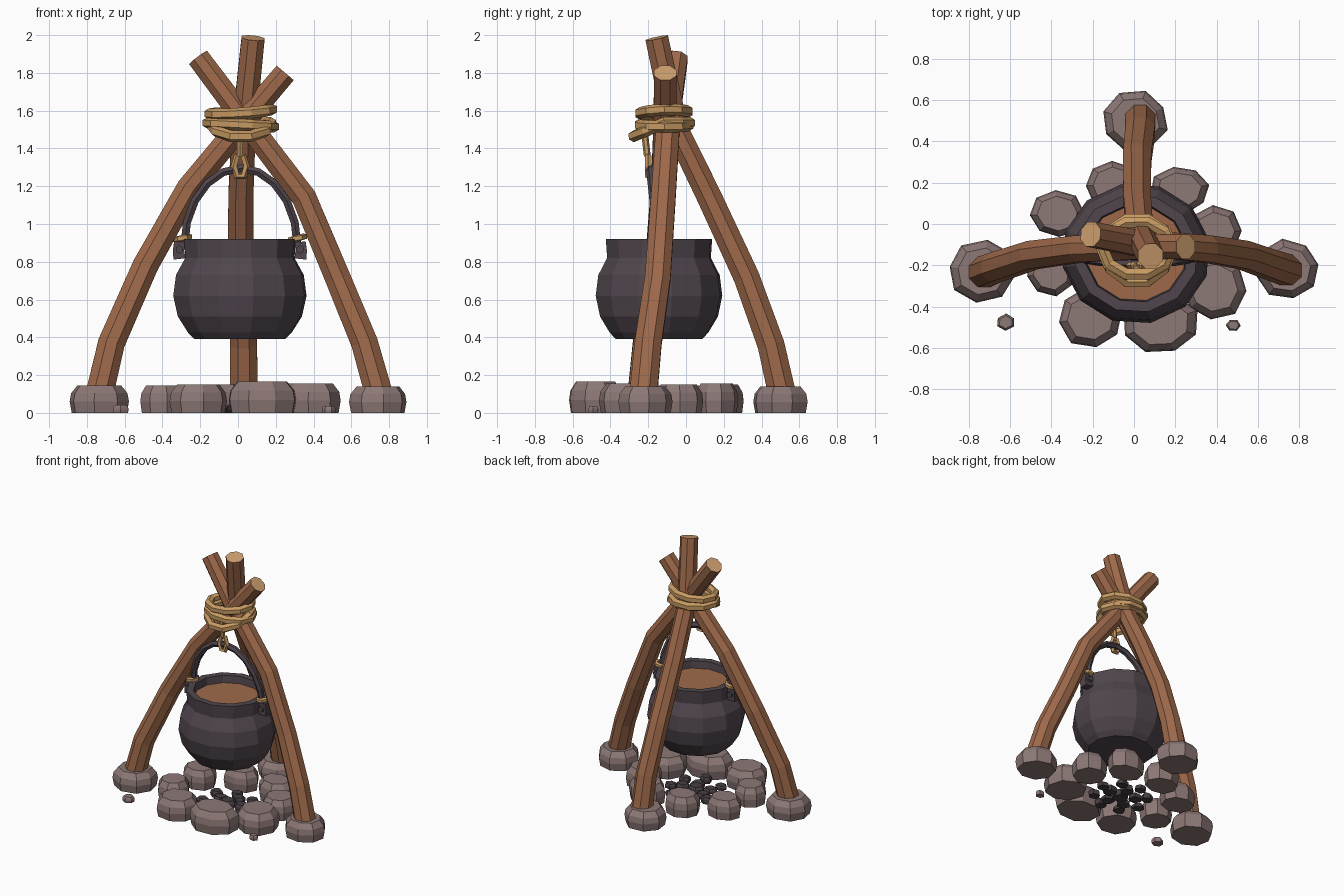
import bpy, bmesh, math, random
from mathutils import Vector

random.seed(4)
if "Cube" in bpy.data.objects:
    bpy.data.objects.remove(bpy.data.objects["Cube"])


def material(name, code):
    rgb = [int(code[i:i + 2], 16) / 255 for i in (0, 2, 4)]
    lin = [c / 12.92 if c < 0.04 else ((c + 0.055) / 1.055) ** 2.4 for c in rgb]
    m = bpy.data.materials.new(name)
    m.use_nodes = True
    m.diffuse_color = (*lin, 1)
    m.node_tree.nodes["Principled BSDF"].inputs["Base Color"].default_value = (*lin, 1)
    return m


WOOD = material("brown wood", "9E694A")
CUT = material("cut wood", "CFA070")
ROPE = material("rope", "C79A62")
IRON = material("dark iron", "50464D")
STONE = material("grey stone", "8C7876")
COAL = material("charcoal", "463D42")


def skin(name, rings, mats, closed=False):
    """Bridge rings of points into one flat shaded mesh; the last cap uses the last material."""
    bm = bmesh.new()
    rows = [[bm.verts.new(p) for p in ring] for ring in rings]
    n = len(rows[0])
    pairs = list(zip(rows, rows[1:]))
    if closed:
        pairs.append((rows[-1], rows[0]))
    for a, b in pairs:
        for i in range(n):
            j = (i + 1) % n
            bm.faces.new((a[i], a[j], b[j], b[i]))
    if not closed:
        bm.faces.new(rows[0])
        bm.faces.new(rows[-1]).material_index = len(mats) - 1
    bmesh.ops.recalc_face_normals(bm, faces=bm.faces)
    mesh = bpy.data.meshes.new(name)
    bm.to_mesh(mesh)
    bm.free()
    for m in mats:
        mesh.materials.append(m)
    ob = bpy.data.objects.new(name, mesh)
    bpy.context.collection.objects.link(ob)
    return ob


def sweep(name, path, r0, r1, n, ref, mats, closed=False):
    """Carry an n-sided section along a path, tapering from r0 to r1."""
    pts = [Vector(p) for p in path]
    last = len(pts) - 1
    rings = []
    for k, p in enumerate(pts):
        if closed:
            t = pts[(k + 1) % len(pts)] - pts[k - 1]
        else:
            t = pts[min(k + 1, last)] - pts[max(k - 1, 0)]
        u = t.cross(Vector(ref)).normalized()
        v = u.cross(t).normalized()
        r = r0 + (r1 - r0) * k / last
        angles = [math.tau * (i + 0.5) / n for i in range(n)]
        rings.append([p + r * (u * math.cos(a) + v * math.sin(a)) for a in angles])
    return skin(name, rings, mats, closed)


def lathe(name, profile, n, centre, scale, mats, turn=0.0, jitter=0.0):
    """Stack rings from (radius, height) pairs, with an optional uneven outline."""
    wobble = [1 + random.uniform(-jitter, jitter) for _ in range(n)]
    rings = []
    for r, z in profile:
        ring = []
        for i in range(n):
            a = math.tau * i / n + turn
            ring.append((centre[0] + scale[0] * r * wobble[i] * math.cos(a),
                         centre[1] + scale[1] * r * wobble[i] * math.sin(a),
                         z * scale[2]))
        rings.append(ring)
    return skin(name, rings, mats)


def loop(count):
    return [math.tau * i / count for i in range(count)]


# Three crossed poles
Y_AXIS, X_AXIS, Z_AXIS = (0, 1, 0), (1, 0, 0), (0, 0, 1)
sweep("left_pole", [(.76, -.23, .05), (.67, -.2, .37), (.53, -.15, .71), (.35, -.12, 1.14),
                    (0, -.09, 1.6), (-.21, -.05, 1.88)], .08, .064, 8, Y_AXIS, [WOOD, CUT])
sweep("right_pole", [(-.745, -.24, .05), (-.67, -.21, .37), (-.49, -.15, .78), (-.26, -.12, 1.19),
                     (.02, -.11, 1.53), (.25, -.11, 1.8)], .08, .064, 8, Y_AXIS, [WOOD, CUT])
sweep("back_pole", [(.03, .52, .05), (.03, .45, .36), (.015, .32, .72), (.015, .12, 1.15),
                    (.03, -.05, 1.5), (.08, -.155, 1.985)], .08, .066, 8, X_AXIS, [WOOD, CUT])

# Rope lashing: a level coil, a lower coil and a sagging front coil
coils = {"upper": (1.595, .012, .01, .165, .13),
         "lower": (1.525, -.01, .0, .175, .135),
         "sagging": (1.535, .0, .075, .16, .145)}
for label, (z, tilt, sag, rx, ry) in coils.items():
    path = [(.015 + rx * math.cos(a), -.115 + ry * math.sin(a) - .35 * sag * max(0, -math.sin(a)),
             z + tilt * math.cos(a) - sag * max(0, -math.sin(a))) for a in loop(10)]
    sweep(label + "_rope_coil", path, .031, .031, 6, Z_AXIS, [ROPE], True)

# Hanging cord with its link around the handle
sweep("hanging_cord", [(.01, -.22, 1.49), (.01, -.205, 1.36)], .018, .018, 6, Y_AXIS, [ROPE])
sweep("cord_link", [(.012 + .033 * math.cos(a), -.2, 1.305 + .062 * math.sin(a)) for a in loop(6)],
      .018, .018, 5, Y_AXIS, [ROPE], True)

# Cauldron with stew inside
POT_X, POT_Y = .01, -.143
lathe("cauldron", [(.245, .39), (.28, .425), (.335, .51), (.36, .62), (.345, .73), (.295, .82),
                   (.302, .92), (.25, .92), (.243, .865)], 12, (POT_X, POT_Y), (1, .95, 1),
      [IRON, WOOD], turn=.2)

# Bail handle, lugs and rope bindings
arc = [math.pi * i / 10 for i in range(11)]
sweep("handle", [(POT_X + .005 + .3 * math.cos(a), POT_Y - .045 * math.sin(a),
                  .88 + .415 * math.sin(a)) for a in arc], .024, .024, 6, Y_AXIS, [IRON])
for side, label in ((1, "left"), (-1, "right")):
    x = POT_X + side * .32
    sweep(label + "_lug", [(x, POT_Y, .815), (x + side * .005, POT_Y, .86), (x, POT_Y, .905)],
          .045, .04, 4, Y_AXIS, [IRON])
    sweep(label + "_lug_pin", [(x, POT_Y - .05, .865), (x, POT_Y + .05, .865)],
          .022, .022, 6, Z_AXIS, [IRON])
    sweep(label + "_binding", [(x - side * .015 + .036 * math.cos(a), POT_Y + .036 * math.sin(a),
                                .925 + .008 * math.cos(a)) for a in loop(6)],
          .018, .018, 5, Z_AXIS, [ROPE], True)

# Stones: x, y, x radius, y radius, height
ROCK = [(.93, 0), (1, .42), (.95, .72), (.74, 1)]


def rocks(label, rows, n, mat):
    for k, (x, y, rx, ry, h) in enumerate(rows):
        lathe(f"{label}_{k + 1}", ROCK, n, (x, y), (rx, ry, h), [mat],
              turn=random.uniform(0, 1), jitter=.05)


rocks("foot_stone", [(.745, -.22, .155, .145, .14), (-.735, -.23, .165, .15, .145),
                     (.005, .5, .16, .145, .14)], 8, STONE)
rocks("hearth_stone", [(-.37, .05, .135, .115, .145), (-.1, .19, .135, .115, .15),
                       (.22, .165, .145, .115, .155), (.39, -.04, .135, .13, .15),
                       (.385, -.31, .155, .155, .155), (.125, -.48, .19, .15, .165),
                       (-.21, -.45, .16, .15, .15), (-.4, -.23, .125, .12, .145)], 8, STONE)
rocks("pebble", [(-.62, -.475, .047, .04, .042), (.48, -.49, .037, .03, .036)], 6, STONE)

# Charcoal bed
coals = [(.01, -.14, .065, .06, .055)]
for count, radius, size in ((5, .11, .055), (8, .2, .048)):
    for a in loop(count):
        coals.append((.01 + radius * math.cos(a + radius), -.14 + .9 * radius * math.sin(a + radius),
                      size, size * .9, random.uniform(.03, .05)))
rocks("coal", coals, 6, COAL)
